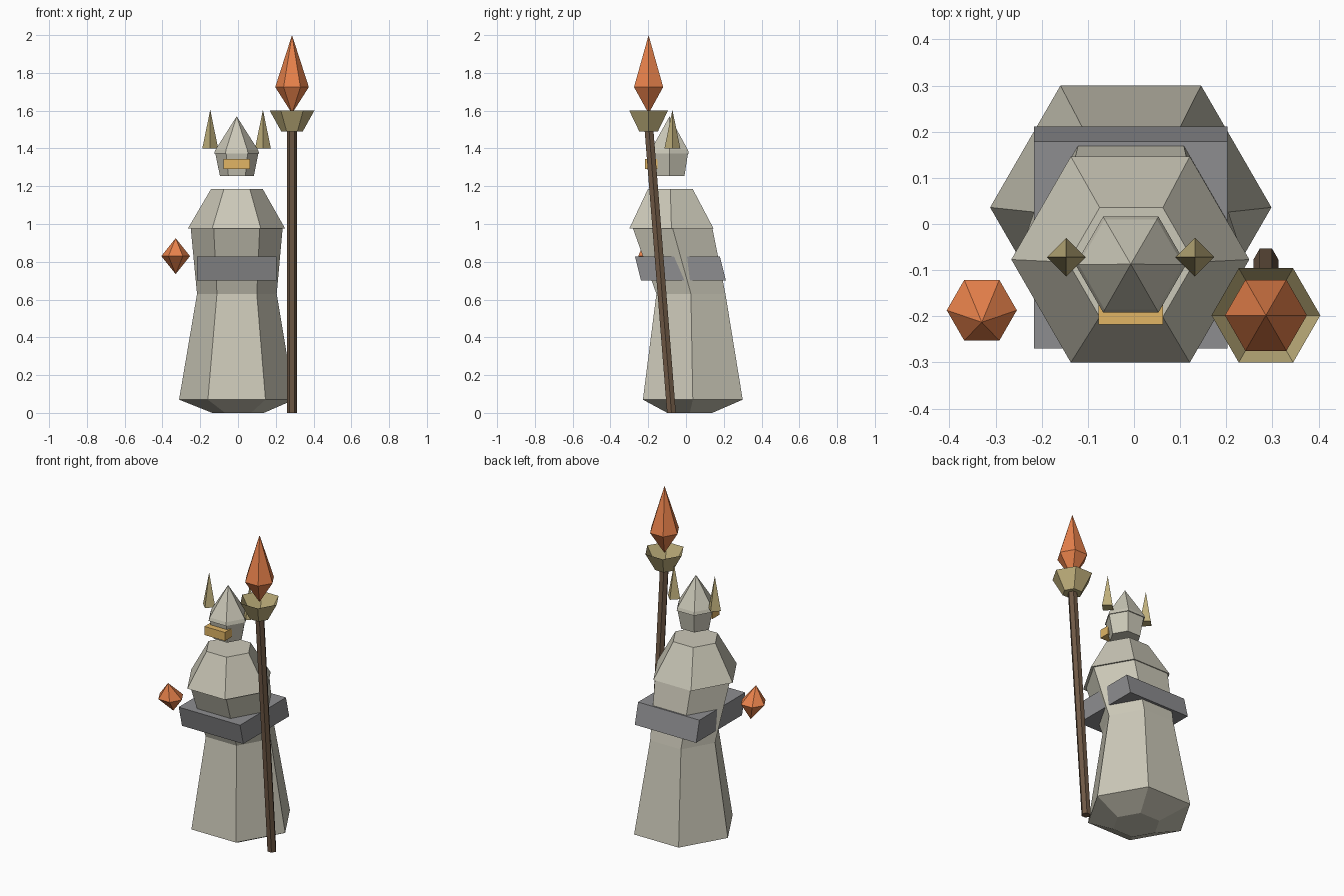
import bpy, bmesh, math

if "Cube" in bpy.data.objects:
    bpy.data.objects.remove(bpy.data.objects["Cube"])


def material(name, rgb):
    m = bpy.data.materials.new(name)
    m.diffuse_color = (*rgb, 1)
    m.use_nodes = True
    m.node_tree.nodes["Principled BSDF"].inputs["Base Color"].default_value = m.diffuse_color
    return m


CLOTH = material("cloth", (0.60, 0.58, 0.48))
BELT = material("belt_grey", (0.27, 0.27, 0.28))
WOOD = material("wood", (0.16, 0.10, 0.06))
BRASS = material("brass", (0.52, 0.43, 0.20))
GOLD = material("gold", (0.75, 0.46, 0.13))
CRYSTAL = material("crystal", (0.80, 0.22, 0.07))


def finish(name, bm, mat):
    bmesh.ops.recalc_face_normals(bm, faces=bm.faces)
    me = bpy.data.meshes.new(name)
    bm.to_mesh(me)
    bm.free()
    me.materials.append(mat)
    ob = bpy.data.objects.new(name, me)
    bpy.context.collection.objects.link(ob)
    return ob


def loft(name, rings, mat, sides=6, cap_top=True):
    """Skin stacked rings of (x, y, z, radius); radius 0 makes a point."""
    bm = bmesh.new()
    loops = []
    for x, y, z, r in rings:
        if r == 0:
            loops.append([bm.verts.new((x, y, z))] * sides)
        else:
            angles = [2 * math.pi * k / sides for k in range(sides)]
            loops.append([bm.verts.new((x + r * math.cos(a), y + r * math.sin(a), z))
                          for a in angles])
    for low, high in zip(loops, loops[1:]):
        for k in range(sides):
            n = (k + 1) % sides
            corners = dict.fromkeys((low[k], low[n], high[n], high[k]))
            bm.faces.new(list(corners))
    if rings[0][3]:
        bm.faces.new(loops[0][::-1])
    if rings[-1][3] and cap_top:
        bm.faces.new(loops[-1])
    return finish(name, bm, mat)


def box(name, low, high, mat, lean=0):
    """Box between two corners; lean shifts y by that amount per unit of height."""
    bm = bmesh.new()
    bmesh.ops.create_cube(bm, size=1)
    mid = [(a + b) / 2 for a, b in zip(low, high)]
    for v in bm.verts:
        dz = v.co.z * (high[2] - low[2])
        v.co = (mid[0] + v.co.x * (high[0] - low[0]),
                mid[1] + v.co.y * (high[1] - low[1]) + lean * dz,
                mid[2] + dz)
    return finish(name, bm, mat)


# Robe: skirt, forward-leaning torso and shoulder cape
loft("skirt", [(0, 0.02, 0, 0.137), (-0.007, 0.036, 0.07, 0.305),
               (-0.006, 0.026, 0.63, 0.211)], CLOTH)
loft("torso", [(-0.006, 0.026, 0.63, 0.211), (-0.007, -0.07, 0.975, 0.243)], CLOTH)
loft("shoulder_cape", [(-0.008, -0.077, 0.975, 0.258),
                       (-0.006, -0.083, 1.185, 0.137)], CLOTH)

# Belt leaning with the torso
box("belt", (-0.217, -0.254, 0.70), (0.203, 0.195, 0.828), BELT, lean=-0.25)

# Head, helmet and visor
loft("head", [(-0.006, -0.086, 1.255, 0.09), (-0.006, -0.088, 1.375, 0.114)], CLOTH)
loft("helmet", [(-0.007, -0.088, 1.372, 0.12), (-0.007, -0.088, 1.392, 0.113),
                (-0.007, -0.087, 1.57, 0)], CLOTH)
box("visor", (-0.077, -0.218, 1.292), (0.063, -0.15, 1.345), GOLD)

# Horns on both sides
for side, x in (("left", -0.147), ("right", 0.132)):
    loft(f"horn_{side}", [(x, -0.072, 1.40, 0.042), (x, -0.072, 1.605, 0)], BRASS, sides=4)

# Staff with open cup and crystal
SX, SY = 0.286, -0.198
loft("staff", [(SX, -0.077, 0, 0.027), (SX, -0.196, 1.5, 0.027)], WOOD)
loft("staff_cup", [(SX, SY, 1.49, 0.057), (SX, SY, 1.60, 0.118)], BRASS, cap_top=False)
loft("staff_crystal", [(SX, SY, 1.585, 0), (SX, SY, 1.725, 0.089), (SX, SY, 2.0, 0)], CRYSTAL)

# Floating orb, leaning like the belt
loft("orb", [(-0.33, -0.162, 0.735, 0), (-0.33, -0.187, 0.83, 0.076),
             (-0.33, -0.213, 0.925, 0)], CRYSTAL)
